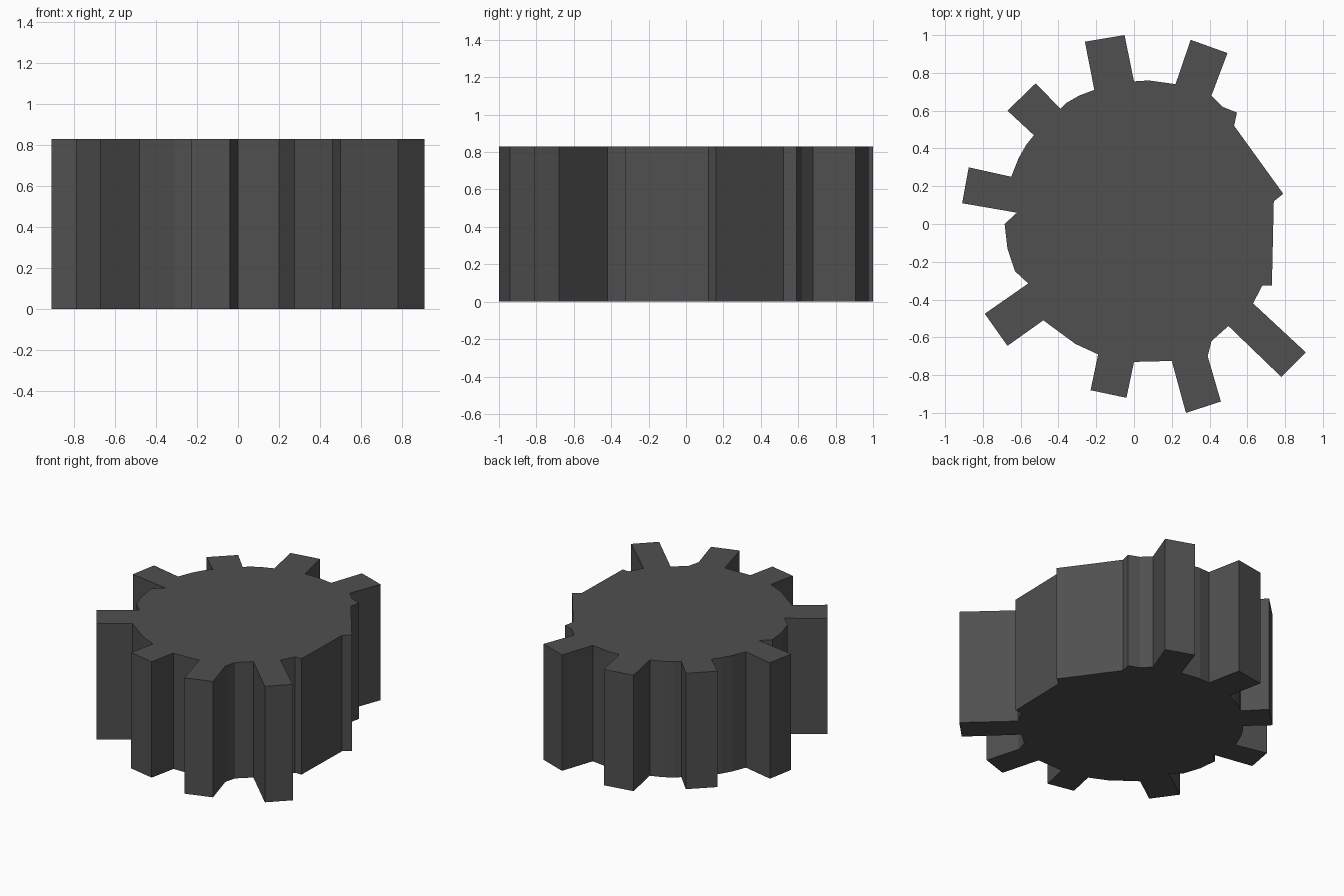
import bpy, bmesh

HEIGHT = 0.83

# Each tooth: four corners, clockwise from above (root, tip, tip, root),
# followed by the stretch of irregular rim leading to the next tooth
sections = [
    # upper right
    ([(0.22, 0.74), (0.30, 0.975), (0.495, 0.905), (0.41, 0.68)],
     [(0.47, 0.62), (0.545, 0.59), (0.53, 0.52), (0.79, 0.16), (0.74, 0.12),
      (0.73, -0.325), (0.68, -0.325)]),
    # long lower right
    ([(0.63, -0.42), (0.91, -0.68), (0.78, -0.81), (0.50, -0.54)],
     [(0.41, -0.62)]),
    # bottom right
    ([(0.39, -0.70), (0.46, -0.94), (0.275, -1.0), (0.20, -0.725)],
     []),
    # bottom left
    ([(0.0, -0.73), (-0.04, -0.92), (-0.23, -0.88), (-0.19, -0.69)],
     [(-0.31, -0.635)]),
    # lower left
    ([(-0.48, -0.51), (-0.67, -0.645), (-0.79, -0.475), (-0.56, -0.315)],
     [(-0.63, -0.25), (-0.67, -0.13), (-0.685, 0.0)]),
    # left
    ([(-0.62, 0.06), (-0.91, 0.11), (-0.875, 0.30), (-0.65, 0.25)],
     [(-0.61, 0.35), (-0.57, 0.42)]),
    # upper left
    ([(-0.53, 0.47), (-0.67, 0.60), (-0.52, 0.745), (-0.39, 0.61)],
     [(-0.36, 0.64), (-0.29, 0.68)]),
    # top
    ([(-0.21, 0.71), (-0.26, 0.965), (-0.05, 1.0), (0.0, 0.755)],
     [(0.08, 0.76)]),
]

outline = [p for tooth, rim in sections for p in tooth + rim]

# Extrude the toothed outline into a solid drum
bm = bmesh.new()
base = bm.faces.new([bm.verts.new((x, y, 0)) for x, y in outline])
result = bmesh.ops.extrude_face_region(bm, geom=[base], use_keep_orig=True)
top_verts = [g for g in result["geom"] if isinstance(g, bmesh.types.BMVert)]
bmesh.ops.translate(bm, verts=top_verts, vec=(0, 0, HEIGHT))
bmesh.ops.recalc_face_normals(bm, faces=bm.faces)
mesh = bpy.data.meshes.new("toothed_wheel")
bm.to_mesh(mesh)
bm.free()
wheel = bpy.data.objects.new("toothed_wheel", mesh)
bpy.context.collection.objects.link(wheel)

# Dark grey finish
dark = bpy.data.materials.new("dark_grey")
dark.diffuse_color = (0.08, 0.08, 0.08, 1)
mesh.materials.append(dark)
